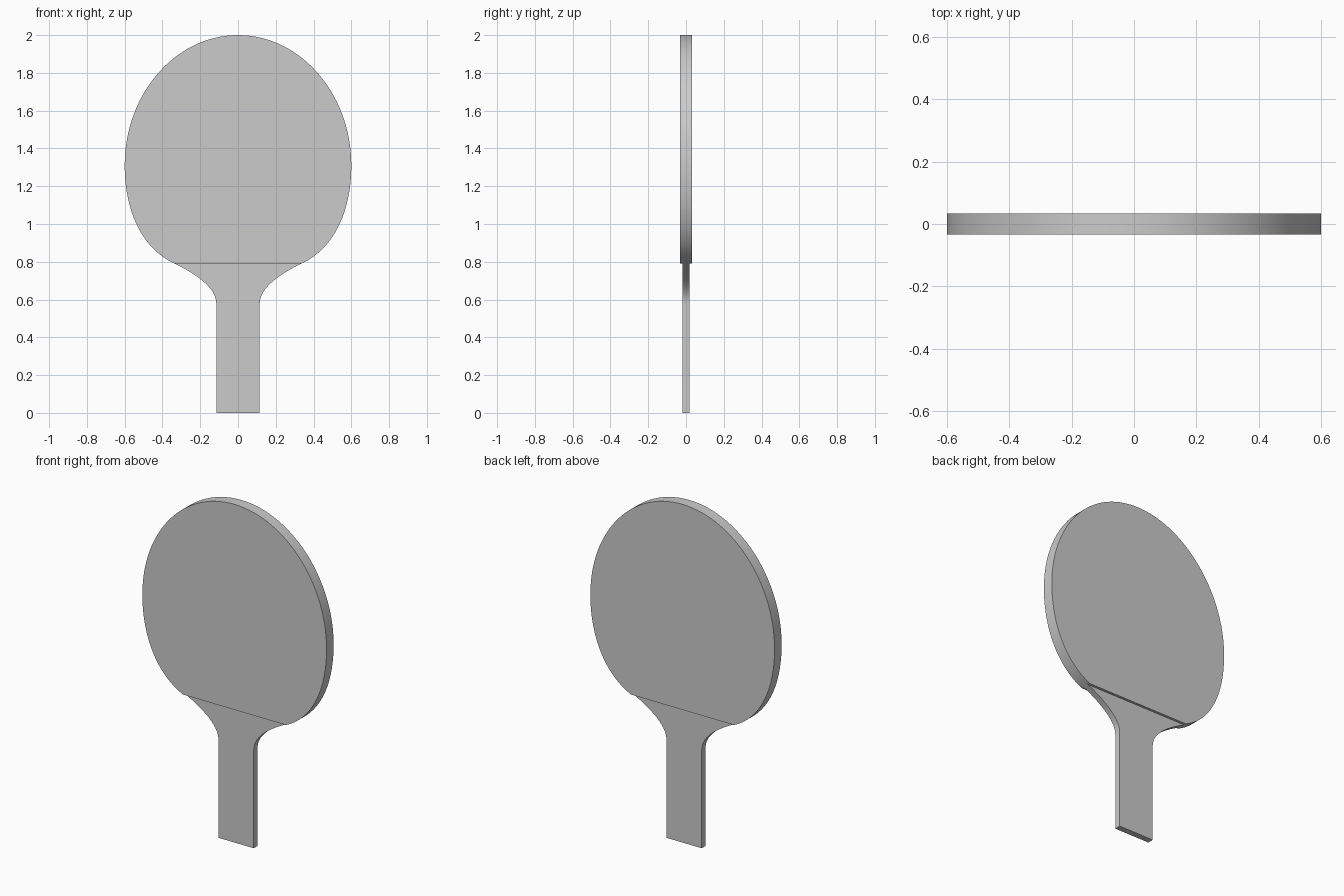
import bpy, bmesh
from mathutils import Vector
from mathutils.geometry import interpolate_bezier

if "Cube" in bpy.data.objects:
    bpy.data.objects.remove(bpy.data.objects["Cube"])


def arc(a, b, c, d, n):
    pts = interpolate_bezier(*[Vector((p[0], 0, p[1])) for p in (a, b, c, d)], n)
    return [(p.x, p.z) for p in pts]


def slab(name, half, y0, y1):
    # Mirror a right-hand half outline and extrude it from y0 to y1
    outline = half + [(-x, z) for x, z in reversed(half) if x > 1e-5]
    bm = bmesh.new()
    face = bm.faces.new([bm.verts.new((x, y0, z)) for x, z in outline])
    ext = bmesh.ops.extrude_face_region(bm, geom=[face])
    moved = [v for v in ext["geom"] if isinstance(v, bmesh.types.BMVert)]
    bmesh.ops.translate(bm, verts=moved, vec=(0, y1 - y0, 0))
    bmesh.ops.recalc_face_normals(bm, faces=bm.faces)
    mesh = bpy.data.meshes.new(name)
    bm.to_mesh(mesh)
    bm.free()
    ob = bpy.data.objects.new(name, mesh)
    bpy.context.collection.objects.link(ob)
    bpy.context.view_layer.objects.active = ob
    ob.select_set(True)
    bpy.ops.object.shade_smooth_by_angle()
    ob.select_set(False)
    return ob


# Half outline of the round head, from the top down to the rubber's lower edge
head = arc((0, 2), (0.33, 2), (0.6, 1.69), (0.6, 1.31), 32)
head += arc((0.6, 1.31), (0.6, 1.07), (0.51, 0.87), (0.335, 0.79), 24)[1:]
# Neck curve and straight handle
neck = arc((0.335, 0.79), (0.22, 0.735), (0.115, 0.66), (0.115, 0.58), 16)[1:]

# Wooden core with the handle
slab("blade_and_handle", head + neck + [(0.115, 0)], -0.018, 0.018)

# Rubber sheets on both sides of the head
slab("front_rubber", head, -0.033, -0.018)
slab("back_rubber", head, 0.018, 0.033)
